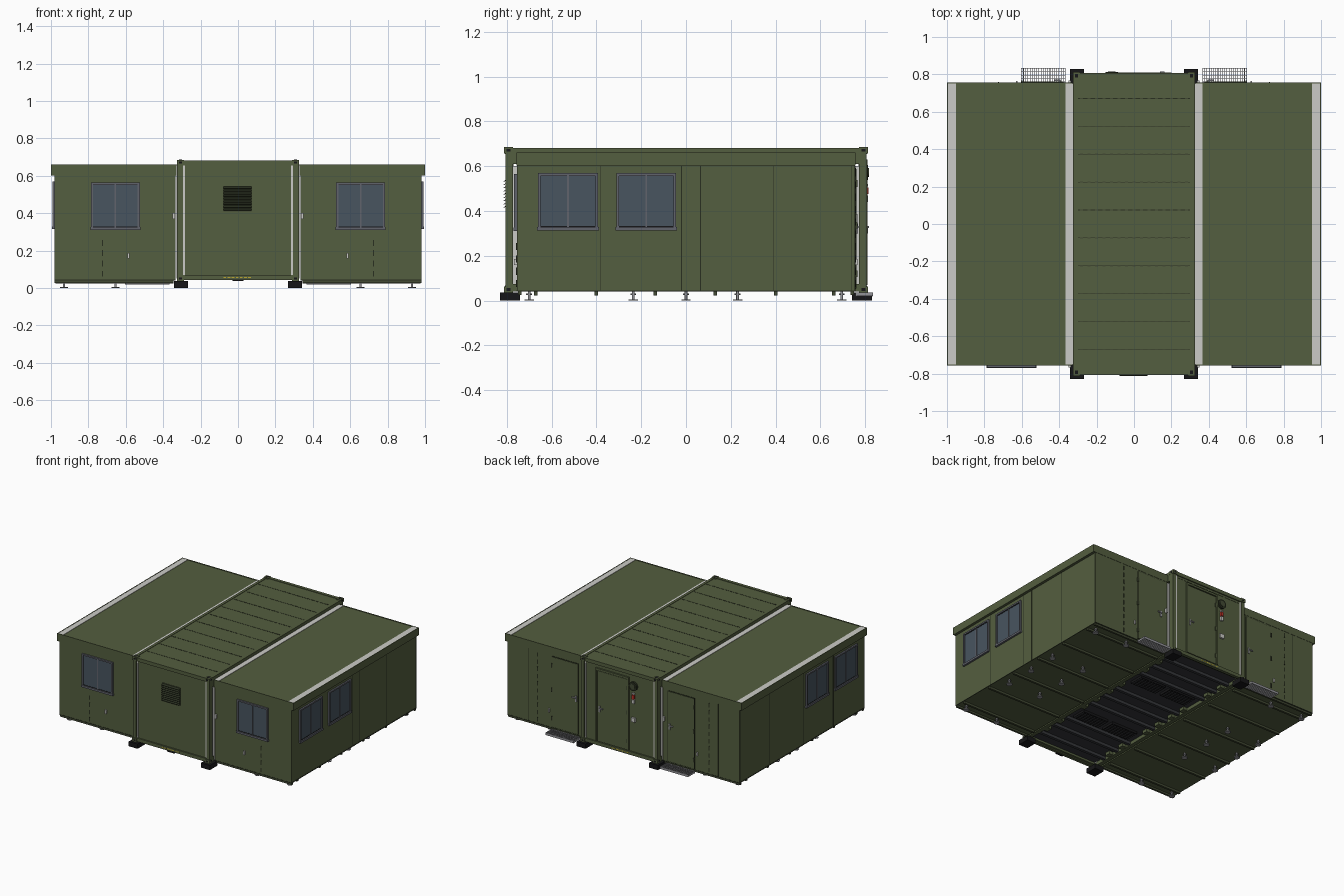
import bpy, bmesh, math
from mathutils import Matrix, Vector

if "Cube" in bpy.data.objects:
    bpy.data.objects.remove(bpy.data.objects["Cube"])


def mat(name, r, g, b):
    m = bpy.data.materials.new(name)
    m.diffuse_color = (r, g, b, 1)
    m.use_nodes = True
    m.node_tree.nodes["Principled BSDF"].inputs["Base Color"].default_value = m.diffuse_color
    return m


GREEN = mat("olive_paint", .088, .112, .050)
SHADE = mat("dark_olive", .055, .068, .034)
SEAM = mat("seam", .022, .028, .014)
BLACK = mat("black", .008, .008, .009)
STEEL = mat("dark_steel", .035, .037, .042)
FRAME = mat("window_frame", .12, .125, .15)
GLASS = mat("glass", .065, .09, .115)
LIGHT = mat("light_seal", .6, .6, .57)
GREY = mat("grating", .3, .3, .32)
RED = mat("red", .5, .03, .02)
YELLOW = mat("yellow", .5, .38, .03)


def finish(name, bm, m, mirror=""):
    me = bpy.data.meshes.new(name)
    bm.to_mesh(me)
    bm.free()
    me.materials.append(m)
    ob = bpy.data.objects.new(name, me)
    bpy.context.collection.objects.link(ob)
    if mirror:
        mod = ob.modifiers.new("mirror", "MIRROR")
        mod.use_axis = ("x" in mirror, "y" in mirror, False)
        mod.use_mirror_merge = False
    return ob


# each box is (x0, x1, y0, y1, z0, z1)
def boxes(name, items, m, mirror=""):
    bm = bmesh.new()
    for x0, x1, y0, y1, z0, z1 in items:
        c = Matrix.Translation(((x0 + x1) / 2, (y0 + y1) / 2, (z0 + z1) / 2))
        s = Matrix.Diagonal((abs(x1 - x0), abs(y1 - y0), abs(z1 - z0), 1))
        bmesh.ops.create_cube(bm, size=1, matrix=c @ s)
    return finish(name, bm, m, mirror)


# each cylinder is (centre, radius, length)
def cylinders(name, items, axis, m, mirror="", sides=20):
    bm = bmesh.new()
    rot = Vector((0, 0, 1)).rotation_difference(Vector(axis)).to_matrix().to_4x4()
    for c, r, h in items:
        bmesh.ops.create_cone(bm, cap_ends=True, segments=sides, radius1=r, radius2=r,
                              depth=h, matrix=Matrix.Translation(c) @ rot)
    return finish(name, bm, m, mirror)


# two-pane window on a wall facing -y ("front") or +x ("side"); a0..a1 along the wall, w = wall plane
def window(name, a0, a1, z0, z1, w, facing):
    def place(p, q, lo, hi, d0, d1):
        if facing == "front":
            return (p, q, w - d1, w - d0, lo, hi)
        return (w + d0, w + d1, p, q, lo, hi)
    t, mid = .011, (a0 + a1) / 2
    boxes(name + "_frame", [place(a0, a1, z1 - t, z1, -.005, .012),
                            place(a0 - .004, a1 + .004, z0 - .004, z0 + t, -.005, .015),
                            place(a0, a0 + t, z0 + t, z1 - t, -.005, .012),
                            place(a1 - t, a1, z0 + t, z1 - t, -.005, .012),
                            place(mid - .004, mid + .004, z0 + t, z1 - t, -.005, .008)], FRAME, "x")
    boxes(name + "_glass", [place(a0 + t, a1 - t, z0 + t, z1 - t, -.004, .004)], GLASS, "x")
    boxes(name + "_gasket", [place(a0 + t, a1 - t, z, z + .003, .003, .006)
                             for z in (z0 + t, z1 - t - .003)], BLACK, "x")


# door on a wall facing +y
def door(name, x0, x1, z0, z1, w, handle_x, mirror=""):
    t = .004
    boxes(name + "_leaf", [(x0, x1, w, w + .006, z0, z1)], GREEN, mirror)
    boxes(name + "_gap", [(x0 - t, x1 + t, w, w + .003, z0 - t, z1 + t)], SEAM, mirror)
    boxes(name + "_handle", [(handle_x - .006, handle_x + .006, w, w + .012, .30, .345),
                             (handle_x - .004, handle_x + .03 * (-1 if handle_x > (x0 + x1) / 2 else 1),
                              w + .01, w + .018, .325, .333)], GREY, mirror)
    hx = x0 if handle_x > (x0 + x1) / 2 else x1
    boxes(name + "_hinges", [(hx - .005, hx + .005, w, w + .011, z, z + .03)
                             for z in (z0 + .05, (z0 + z1) / 2, z1 - .08)], SHADE, mirror)


# --- wings ---
boxes("wing_body", [(.335, .98, -.755, .755, .04, .61)], GREEN, "x")
boxes("wing_roof", [(.328, 1, -.757, .757, .602, .656)], GREEN, "x")
boxes("wing_roof_rim", [(.995, 1, -.757, .757, .656, .660), (.33, 1, -.757, -.752, .656, .660),
                        (.33, 1, .752, .757, .656, .660)], GREEN, "x")
boxes("roof_light_strip", [(.327, .365, -.752, .752, .655, .659),
                           (.952, .994, -.752, .752, .655, .659)], LIGHT, "x")
boxes("wing_seams", [(.98, .981, y - .0015, y + .0015, .04, .6) for y in (-.38, -.02, .065, .39, .74)]
      + [(.334, .982, -.7565, -.754, .04, .046), (.334, .982, .754, .7565, .04, .046),
         (.98, .982, -.755, .755, .04, .045), (.80, .802, .754, .756, .04, .6)], SEAM, "x")
window("front_window", .525, .785, .315, .565, -.755, "front")
window("side_window_a", -.66, -.392, .318, .57, .98, "side")
window("side_window_b", -.31, -.045, .318, .57, .98, "side")
boxes("fold_hinges", [(.723, .728, s * .755 - .003, s * .755 + .003, z, z + .032)
                      for s in (-1, 1) for z in [.06 + .055 * i for i in range(10)]
                      if s > 0 or not .27 < z < .56], SEAM, "x")
boxes("front_socket", [(.338, .351, -.768, -.754, .37, .402), (.579, .591, -.768, -.754, .158, .186)],
      LIGHT, "x")
boxes("back_socket", [(.338, .351, .754, .768, .35, .385), (.622, .632, .754, .765, .158, .186)],
      LIGHT, "x")
door("wing_door", .38, .60, .055, .588, .755, .397, "x")

# --- wing underframe and jacks ---
boxes("wing_joists", [(.345, .975, y - .008, y + .008, .024, .041)
                      for y in (-.67, -.40, -.137, .13, .40, .66)], SHADE, "x")
boxes("wing_edge_beam", [(.345, .98, -.75, -.735, .026, .041), (.345, .98, .735, .75, .026, .041)],
      SHADE, "x")
jacks = [(x, y) for x in (.655, .93) for y in (-.70, -.235, 0, .23, .695)]
cylinders("jack_stems", [((x, y, .022), .006, .04) for x, y in jacks], (0, 0, 1), GREY, "x", 12)
cylinders("jack_pads", [((x, y, .003), .021, .006) for x, y in jacks], (0, 0, 1), GREY, "x")
cylinders("jack_collars", [((x, y, .028), .013, .006) for x, y in jacks], (0, 0, 1), GREY, "x", 6)

# --- grated steps at the wing doors ---
boxes("step_grating", [(.365, .605, y, y + .004, .018, .036) for y in (.757, .831)]
      + [(.365 + .0118 * i, .368 + .0118 * i, .757, .835, .02, .036) for i in range(21)]
      + [(.365, .605, y, y + .002, .03, .034) for y in (.776, .795, .813)], GREY, "x")

# --- central container ---
boxes("container_end_wall", [(-.30, .30, -.798, -.77, .05, .67), (-.30, .30, .77, .798, .05, .67)], GREEN)
boxes("container_roof", [(-.318, .318, -.80, .80, .64, .678)], GREEN)
boxes("roof_rails", [(.305, .325, -.80, .80, .61, .681)], GREEN, "x")
boxes("bottom_rails", [(.295, .325, -.80, .80, .04, .075)], GREEN, "x")
boxes("end_beams", [(-.30, .30, .785, .808, .655, .682), (-.30, .30, .785, .808, .042, .068)], GREEN, "y")
boxes("corner_posts", [(.297, .325, .772, .806, .05, .67)], GREEN, "xy")
boxes("corner_castings", [(.288, .326, .772, .812, z, z + .028) for z in (.036, .657)], GREEN, "xy")
boxes("casting_holes", [(.299, .315, .81, .813, z + .008, z + .02) for z in (.036, .657)]
      + [(.325, .327, .784, .80, z + .008, z + .02) for z in (.036, .657)]
      + [(.299, .315, .782, .802, .684, .686)], BLACK, "xy")
boxes("end_light_strips", [(.284, .295, .79, .801, .07, .655)], LIGHT, "xy")
boxes("side_light_seal", [(.29, .318, .75, .771, .06, .60), (.318, .33, .742, .754, .05, .60)], LIGHT, "xy")
boxes("roof_seams", [(-.30, .30, y - .0015, y + .0015, .677, .679)
                     for y in [-.67 + .149 * i for i in range(10)]], SEAM)
boxes("roof_rivets", [(x - .008, x + .008, y - .003, y + .003, .677, .680)
                      for y in [-.67 + .149 * i for i in range(10)]
                      for x in [-.28 + .04 * j for j in range(15)]], SHADE)
boxes("feet", [(.268, .343, .74, .83, 0, .036)], BLACK, "xy")

# --- front end: louvre and markers ---
boxes("vent_panel", [(-.078, .072, -.801, -.797, .41, .545)], SHADE)
bm = bmesh.new()
for i in range(9):
    bmesh.ops.create_cube(bm, size=1, matrix=Matrix.Translation((-.003, -.806, .42 + .0145 * i))
                          @ Matrix.Rotation(math.radians(35), 4, "X") @ Matrix.Diagonal((.15, .017, .003, 1)))
finish("vent_slats", bm, SEAM)
boxes("yellow_markers", [(-.078 + .022 * i, -.063 + .022 * i, s * .808 - .001, s * .808 + .001, .052, .058)
                         for i in range(7) for s in (-1, 1)], YELLOW)
boxes("lifting_slot", [(-.03, .03, -.812, -.80, .036, .045)], BLACK)

# --- back end: door, fan, extinguisher, control box ---
door("back_door", -.065, .185, .075, .61, .798, .168)
boxes("back_door_frame", [(-.08, -.068, .797, .81, .07, .63), (.188, .20, .797, .81, .07, .63),
                          (-.08, .20, .797, .81, .615, .63)], GREEN)
cylinders("fan_cover", [((-.118, .804, .572), .034, .016)], (0, 1, 0), SEAM, sides=28)
cylinders("fan_hub", [((-.118, .813, .572), .02, .006)], (0, 1, 0), SHADE, sides=28)
boxes("alarm_box", [(-.128, -.108, .797, .814, .475, .505)], RED)
boxes("alarm_label", [(-.128, -.108, .797, .812, .44, .47), (-.128, -.108, .797, .812, .51, .52)], LIGHT)
boxes("control_box", [(-.135, -.103, .797, .812, .30, .332)], LIGHT)

# --- container underside ---
boxes("floor_pan", [(-.30, .30, -.79, .79, .066, .08)], STEEL)
boxes("floor_cross_members", [(-.296, .296, y - .011, y + .011, .044, .068)
                              for y in (-.67, -.53, -.40, -.137, 0, .13, .40, .53, .66)], STEEL)
boxes("floor_brackets", [(.262, .297, y - .022, y + .022, .043, .067)
                         for y in (-.60, -.46, -.2, -.07, .07, .2, .46, .60)], GREEN, "x")
boxes("underfloor_tray", [(.02, .24, .255, .365, .048, .067)], BLACK, "xy")
boxes("tray_ribs", [(.03 + .025 * i, .036 + .025 * i, .26, .36, .044, .05) for i in range(9)], STEEL, "xy")

# smooth the round parts while keeping edges sharp
bpy.ops.object.select_all(action="DESELECT")
for ob in bpy.data.objects:
    if ob.name.startswith(("jack", "fan")):
        ob.select_set(True)
        bpy.context.view_layer.objects.active = ob
bpy.ops.object.shade_smooth_by_angle(angle=math.radians(35))
